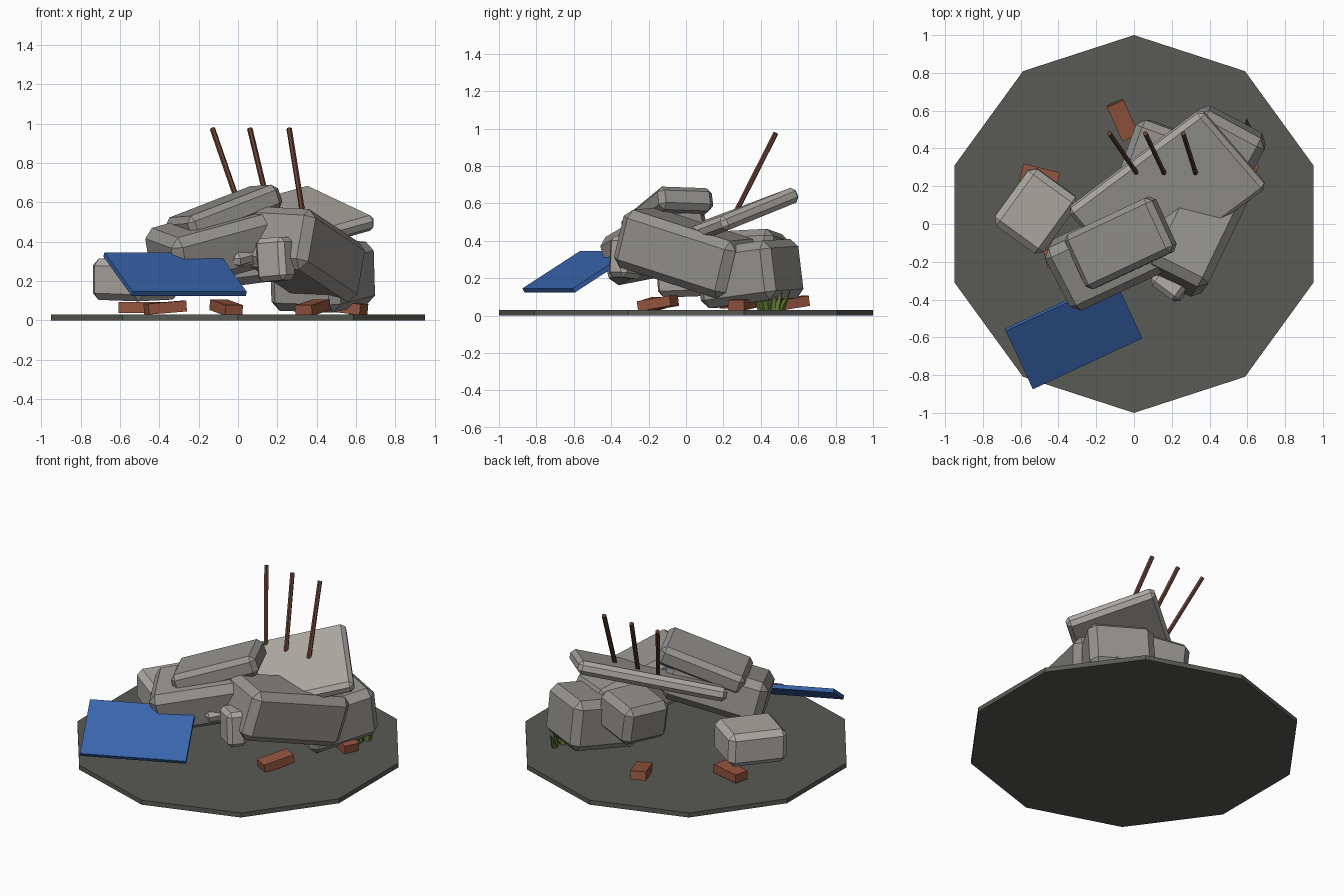
import bpy, bmesh, math, random
from mathutils import Vector, Matrix

if "Cube" in bpy.data.objects:
    bpy.data.objects.remove(bpy.data.objects["Cube"])

random.seed(4)


def material(name, colour):
    m = bpy.data.materials.new(name)
    m.diffuse_color = (*colour, 1)
    m.use_nodes = True
    m.node_tree.nodes["Principled BSDF"].inputs["Base Color"].default_value = m.diffuse_color
    return m


stone = material("concrete", (0.30, 0.29, 0.27))
pale = material("pale_concrete", (0.42, 0.40, 0.37))
dirt = material("dirt", (0.10, 0.10, 0.09))
brick_red = material("brick", (0.30, 0.09, 0.05))
rust = material("rust", (0.13, 0.05, 0.03))
blue = material("blue_paint", (0.04, 0.13, 0.42))
green = material("grass", (0.10, 0.17, 0.03))


def finish(name, bm, mat):
    me = bpy.data.meshes.new(name)
    bm.to_mesh(me)
    bm.free()
    me.materials.append(mat)
    ob = bpy.data.objects.new(name, me)
    bpy.context.collection.objects.link(ob)
    return ob


def box(name, centre, size, x_axis, y_axis, mat, bevel=0.0):
    """Box whose local x and y follow the given directions."""
    x = Vector(x_axis).normalized()
    z = x.cross(Vector(y_axis)).normalized()
    y = z.cross(x)
    bm = bmesh.new()
    bmesh.ops.create_cube(bm, size=1, matrix=Matrix.Diagonal((*size, 1)))
    ob = finish(name, bm, mat)
    rot = Matrix((x, y, z)).transposed().to_4x4()
    ob.matrix_world = Matrix.Translation(centre) @ rot
    if bevel:
        mod = ob.modifiers.new("chipped_edges", 'BEVEL')
        mod.width = bevel
        mod.segments = 1
    return ob


def spike(name, a, b, r1, r2, sides, mat):
    """Tapered or straight rod from a to b."""
    a, b = Vector(a), Vector(b)
    d = b - a
    bm = bmesh.new()
    bmesh.ops.create_cone(bm, cap_ends=True, segments=sides, radius1=r1,
                          radius2=r2, depth=d.length)
    ob = finish(name, bm, mat)
    ob.matrix_world = (Matrix.Translation((a + b) / 2)
                       @ d.to_track_quat('Z', 'Y').to_matrix().to_4x4())
    return ob


# Ten-sided ground plate
bm = bmesh.new()
bmesh.ops.create_cone(bm, cap_ends=True, segments=10, radius1=1, radius2=1, depth=0.03,
                      matrix=Matrix.Translation((0, 0, 0.015)) @ Matrix.Rotation(math.radians(18), 4, 'Z'))
if max(v.co.y for v in bm.verts) < 0.99:
    bmesh.ops.rotate(bm, verts=bm.verts, matrix=Matrix.Rotation(math.radians(18), 3, 'Z'))
finish("ground_plate", bm, dirt)

# Broken concrete: name, centre, size, x direction, y direction, material, bevel
chunks = [
    ("left_chunk", (-0.52, 0.07, 0.21), (0.37, 0.32, 0.21), (0.59, 0.81, 0.03), (-0.81, 0.59, 0.03), pale, 0.035),
    ("front_chunk", (-0.12, -0.16, 0.38), (0.62, 0.38, 0.27), (0.88, 0.41, 0.24), (-0.40, 0.88, 0.18), stone, 0.045),
    ("top_chunk", (-0.07, -0.10, 0.545), (0.54, 0.32, 0.13), (0.85, 0.40, 0.33), (-0.38, 0.90, -0.02), stone, 0.03),
    ("right_chunk", (0.34, 0.0, 0.335), (0.69, 0.36, 0.32), (0.42, 0.87, -0.28), (-0.894, 0.446, 0.046), stone, 0.045),
    ("small_chunk", (0.19, -0.32, 0.31), (0.18, 0.12, 0.22), (0.80, -0.60, 0.08), (0.6, 0.8, 0.0), pale, 0.025),
    ("back_right_chunk", (0.43, 0.34, 0.225), (0.40, 0.46, 0.32), (0.88, -0.47, -0.03), (0.47, 0.88, 0.12), stone, 0.045),
    ("back_chunk", (0.13, 0.36, 0.32), (0.32, 0.32, 0.25), (0.93, -0.34, 0.12), (0.34, 0.93, 0.05), stone, 0.04),
    ("slab", (0.175, 0.14, 0.475), (0.91, 0.56, 0.085), (0.71, 0.53, 0.20), (-0.33, 0.42, 0.17), pale, 0.025),
]
for c in chunks:
    box(*c)

# Tilted blue board
box("blue_board", (-0.32, -0.58, 0.235), (0.64, 0.395, 0.025), (0.58, 0.27, 0), (-0.14, 0.31, 0.2), blue)

# Loose bricks: position, heading in degrees, tilt
bricks = [(-0.50, 0.25, -14, 0.0), (-0.37, -0.16, 15, 0.08), (-0.06, 0.55, -66, -0.15),
          (0.38, -0.15, 62, 0.15), (0.55, 0.31, -25, -0.1)]
for i, (x, y, deg, tilt) in enumerate(bricks):
    a = math.radians(deg)
    box(f"brick_{i + 1}", (x, y, 0.065), (0.2, 0.095, 0.055),
        (math.cos(a), math.sin(a), tilt), (-math.sin(a), math.cos(a), 0), brick_red)

# Reinforcing rods sticking out of the slab
for i, (x0, x1) in enumerate([(0.0, -0.13), (0.15, 0.06), (0.32, 0.26)]):
    top = Vector((x1, 0.48, 0.975))
    foot = Vector((x0, 0.29, 0.60))
    spike(f"rod_{i + 1}", foot + (foot - top) * 0.1, top, 0.014, 0.014, 6, rust)

# Grass tuft
for i in range(6):
    t = i / 5 - 0.5
    root = (0.60 + random.uniform(-0.02, 0.02), 0.455 + t * 0.1, 0.025)
    tip = (0.61 + random.uniform(-0.03, 0.03), 0.46 + t * 0.2, 0.21 - abs(t) * 0.14)
    spike(f"grass_blade_{i + 1}", root, tip, 0.022, 0.0, 4, green)
